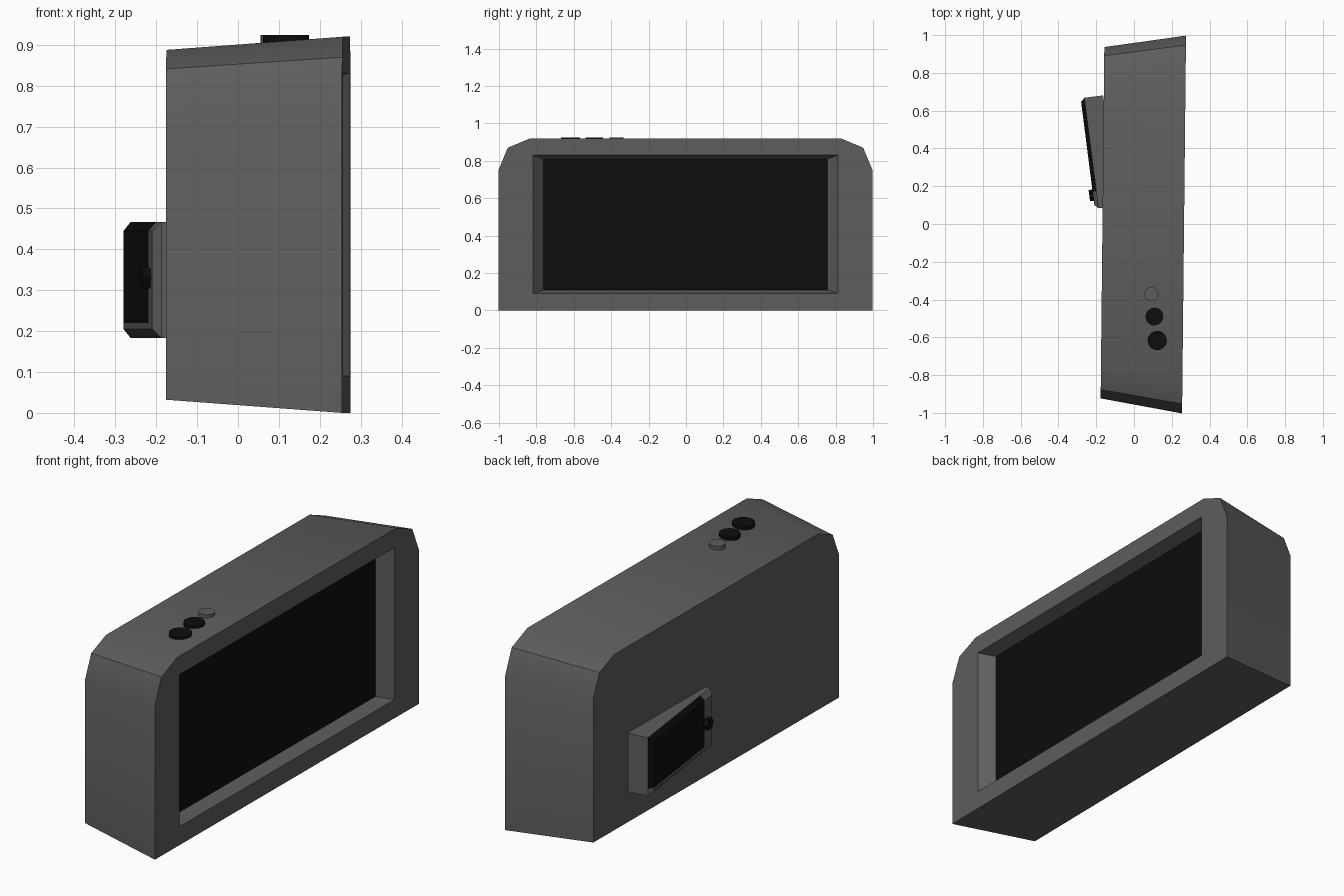
import bpy, bmesh, math
from mathutils import Matrix, Vector

if "Cube" in bpy.data.objects:
    bpy.data.objects.remove(bpy.data.objects["Cube"])

def material(name, v):
    m = bpy.data.materials.new(name)
    m.diffuse_color = (v, v, v, 1)
    m.use_nodes = True
    m.node_tree.nodes["Principled BSDF"].inputs["Base Color"].default_value = m.diffuse_color
    return m

GREY = material("dark_grey", 0.11)
BLACK = material("black", 0.004)

def finish(bm, name, mats, smooth=None):
    bmesh.ops.recalc_face_normals(bm, faces=bm.faces)
    me = bpy.data.meshes.new(name)
    bm.to_mesh(me)
    bm.free()
    for m in mats:
        me.materials.append(m)
    ob = bpy.data.objects.new(name, me)
    bpy.context.collection.objects.link(ob)
    if smooth:
        bpy.ops.object.select_all(action='DESELECT')
        ob.select_set(True)
        bpy.context.view_layer.objects.active = ob
        bpy.ops.object.shade_smooth_by_angle(angle=math.radians(smooth))
    return ob

# Body: rounded-top profile tapering to the back, with a recessed screen
half = [(1, 0), (1, .75), (.95, .87), (.83, .92)]
profile = half + [(-y, z) for y, z in reversed(half)]
bm = bmesh.new()

def ring(x, pts):
    return [bm.verts.new((x, y, z)) for y, z in pts]

def bridge(a, b):
    for i in range(len(a)):
        j = (i + 1) % len(a)
        bm.faces.new((a[i], a[j], b[j], b[i]))

front = ring(.265, profile)
back = ring(-.167, [(y * .93 + .005, .46 + (z - .46) * .93) for y, z in profile])
bridge(front, back)
bm.faces.new(back)
hole = ring(.265, [(.815, .09), (.815, .83), (-.815, .83), (-.815, .09)])
floor = ring(.202, [(.76, .11), (.76, .81), (-.76, .81), (-.76, .11)])
bridge(hole, floor)
screen = bm.faces.new(floor)
screen.material_index = 1
# frame around the screen: right, top, left, bottom
bm.faces.new((*front[0:3], hole[1], hole[0]))
bm.faces.new((*front[2:6], hole[2], hole[1]))
bm.faces.new((*front[5:8], hole[3], hole[2]))
bm.faces.new((front[7], front[0], hole[0], hole[3]))
bmesh.ops.rotate(bm, verts=bm.verts, cent=(0, 0, 0), matrix=Matrix.Rotation(math.radians(-.6), 3, 'Z'))
finish(bm, "body", [GREY, BLACK], 30)

# Top buttons
for i, (x, y, r, m) in enumerate([(.092, -.372, .037, GREY), (.108, -.49, .047, BLACK), (.123, -.617, .051, BLACK)]):
    bm = bmesh.new()
    bmesh.ops.create_cone(bm, cap_ends=True, segments=20, radius1=r, radius2=r, depth=.04,
                          matrix=Matrix.Translation((x, y, .904)))
    finish(bm, f"button_{i + 1}", [m], 30)

# Back unit: chamfered block, turned slightly; local -x points outward
place = Matrix.Translation((-.245, .373, .325)) @ Matrix.Rotation(math.radians(7.3), 4, 'Z')
bm = bmesh.new()

def rect(x, hy, hz):
    return ring(x, [(hy, -hz), (hy, hz), (-hy, hz), (-hy, -hz)])

outer, rim, base = rect(0, .275, .12), rect(.02, .295, .142), rect(.12, .295, .142)
bm.faces.new(outer)
bridge(outer, rim)
bridge(rim, base)
bm.faces.new(base)
# black cover: outward faces beyond two cuts
for co, no in [((0, -.205, 0), (0, 1, 0)), ((0, 0, -.105), (0, 0, 1))]:
    bmesh.ops.bisect_plane(bm, geom=bm.verts[:] + bm.edges[:] + bm.faces[:], plane_co=co, plane_no=no)
bmesh.ops.recalc_face_normals(bm, faces=bm.faces)
for f in bm.faces:
    c = f.calc_center_median()
    if f.normal.x < -.3 and c.y > -.205 and c.z > -.105:
        f.material_index = 1
bm.transform(place)
finish(bm, "back_unit", [GREY, BLACK])

# Latch at the end of the back unit
bm = bmesh.new()
bmesh.ops.create_cone(bm, cap_ends=True, segments=6, radius1=.03, radius2=.03, depth=.03,
                      matrix=place @ Matrix.Translation((-.005, -.222, .005)) @ Matrix.Rotation(math.pi / 2, 4, 'Y'))
finish(bm, "latch", [BLACK])
